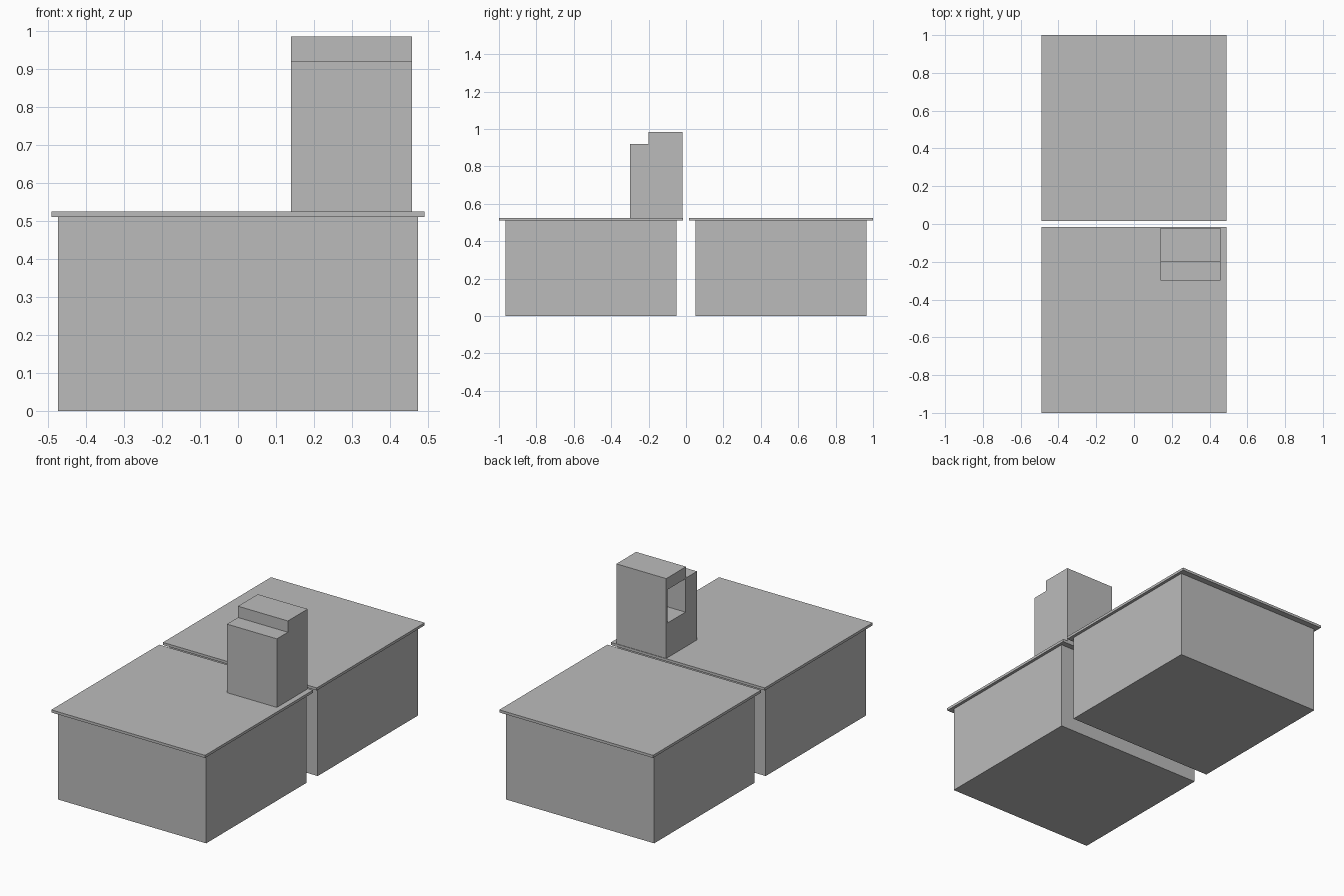
import bpy
import bmesh

cube = bpy.data.objects.get("Cube")
if cube:
    bpy.data.objects.remove(cube, do_unlink=True)

grey = bpy.data.materials.new("plain_grey")
grey.use_nodes = True
colour = (0.5, 0.5, 0.5, 1)
grey.diffuse_color = colour
grey.node_tree.nodes["Principled BSDF"].inputs["Base Color"].default_value = colour


def prism(name, x0, x1, profile):
    """Extrude a (y, z) outline from x0 to x1."""
    bm = bmesh.new()
    face = bm.faces.new([bm.verts.new((x0, y, z)) for y, z in profile])
    new = bmesh.ops.extrude_face_region(bm, geom=[face])["geom"]
    moved = [v for v in new if isinstance(v, bmesh.types.BMVert)]
    bmesh.ops.translate(bm, verts=moved, vec=(x1 - x0, 0, 0))
    bmesh.ops.recalc_face_normals(bm, faces=bm.faces)
    mesh = bpy.data.meshes.new(name)
    bm.to_mesh(mesh)
    bm.free()
    mesh.materials.append(grey)
    obj = bpy.data.objects.new(name, mesh)
    bpy.context.collection.objects.link(obj)
    return obj


def box(name, x0, x1, y0, y1, z0, z1):
    return prism(name, x0, x1, [(y0, z0), (y1, z0), (y1, z1), (y0, z1)])


LID_Z, TOP_Z = 0.51, 0.525

# Two cabinets with overhanging tops, separated by a narrow gap
for side, sign in (("front", -1), ("back", 1)):
    y0, y1 = sorted((sign * 0.05, sign * 0.965))
    box(side + "_cabinet", -0.473, 0.473, y0, y1, 0, LID_Z)
    y0, y1 = sorted((sign * 0.017, sign * 1.0))
    box(side + "_worktop", -0.49, 0.49, y0, y1, LID_Z, TOP_Z)

# Stepped tower on the front worktop
FRONT, STEP, REAR = -0.3, -0.2, -0.02
STEP_Z, TOWER_Z = 0.92, 0.985
tower = prism("stepped_tower", 0.14, 0.458, [
    (FRONT, TOP_Z), (REAR, TOP_Z), (REAR, TOWER_Z),
    (STEP, TOWER_Z), (STEP, STEP_Z), (FRONT, STEP_Z)])

# Recess opening in the side of the tower
cutter = box("recess_cutter", 0.1, 0.44, STEP + 0.005, REAR - 0.01, 0.725, STEP_Z - 0.003)
cutter.hide_render = True
cut = tower.modifiers.new("recess", "BOOLEAN")
cut.operation = "DIFFERENCE"
cut.solver = "EXACT"
cut.object = cutter
bpy.context.view_layer.objects.active = tower
bpy.ops.object.modifier_apply(modifier=cut.name)
bpy.data.objects.remove(cutter, do_unlink=True)
